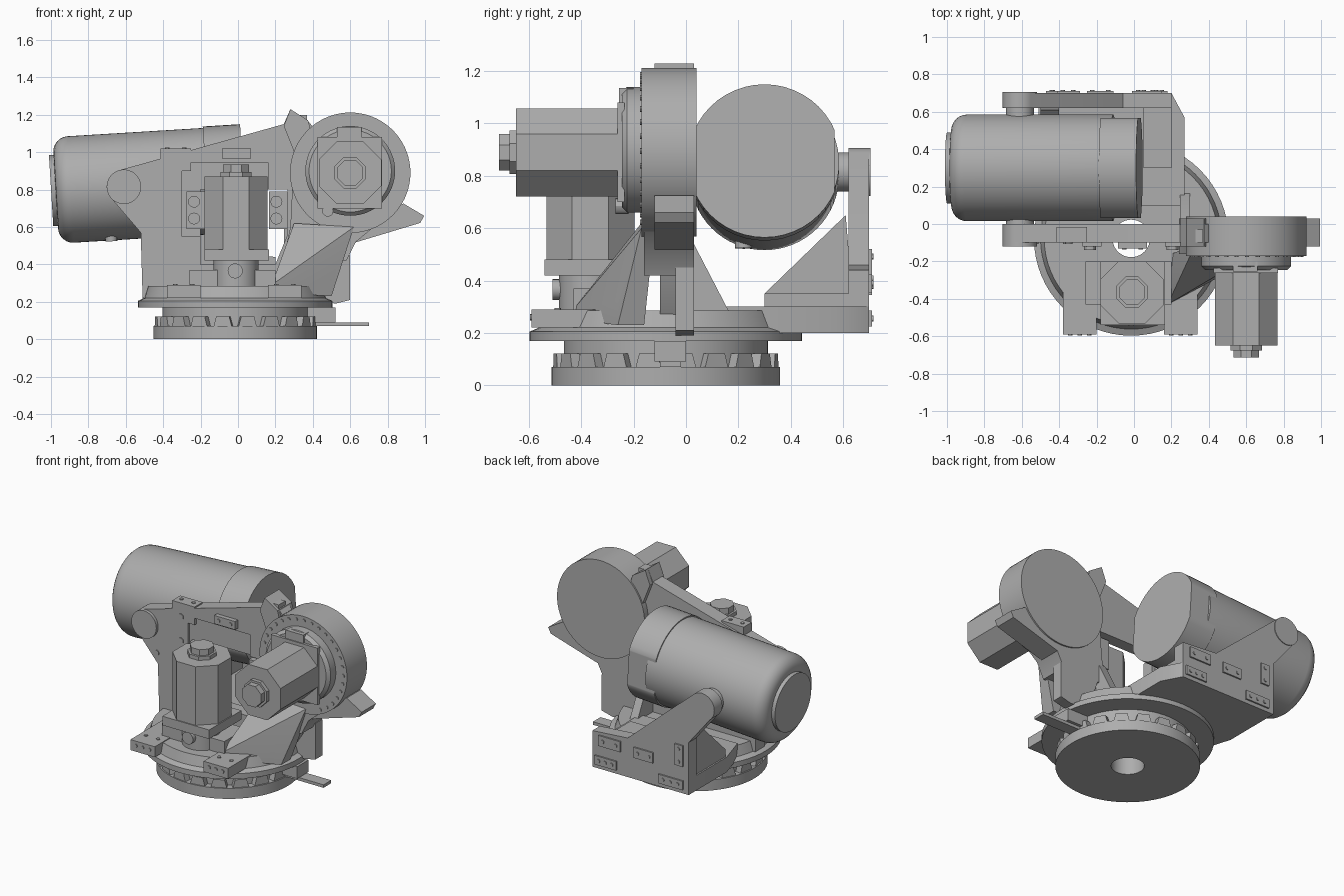
import bpy, bmesh
from math import pi, cos, sin, radians
from mathutils import Matrix, Vector

if "Cube" in bpy.data.objects:
    bpy.data.objects.remove(bpy.data.objects["Cube"])

grey = bpy.data.materials.new("machine_grey")
grey.use_nodes = True
grey.diffuse_color = (0.42, 0.42, 0.42, 1)
grey.node_tree.nodes["Principled BSDF"].inputs["Base Color"].default_value = (0.42, 0.42, 0.42, 1)

parts = []
TURN = {"z": Matrix(), "y": Matrix.Rotation(-pi / 2, 4, "X"), "x": Matrix.Rotation(pi / 2, 4, "Y")}


def finish(name, bm):
    bmesh.ops.recalc_face_normals(bm, faces=bm.faces)
    mesh = bpy.data.meshes.new(name)
    bm.to_mesh(mesh)
    bm.free()
    mesh.materials.append(grey)
    ob = bpy.data.objects.new(name, mesh)
    bpy.context.collection.objects.link(ob)
    parts.append(ob)
    return ob


def prism(name, pts, axis, a, b):
    """Extrude a 2D outline along an axis from a to b."""
    place = {"x": lambda p: (a, p[0], p[1]), "y": lambda p: (p[0], a, p[1]), "z": lambda p: (p[0], p[1], a)}[axis]
    bm = bmesh.new()
    face = bm.faces.new([bm.verts.new(place(p)) for p in pts])
    new = bmesh.ops.extrude_face_region(bm, geom=[face])["geom"]
    step = Vector([(b - a) * (axis == k) for k in "xyz"])
    bmesh.ops.translate(bm, vec=step, verts=[g for g in new if isinstance(g, bmesh.types.BMVert)])
    return finish(name, bm)


def box(name, x0, x1, y0, y1, z0, z1):
    return prism(name, [(x0, y0), (x1, y0), (x1, y1), (x0, y1)], "z", z0, z1)


def lathe(name, centre, profile, axis="z", seg=64, closed=False, phase=0):
    """Revolve (radius, height) points around an axis through centre."""
    bm = bmesh.new()
    vs = [bm.verts.new((r, 0, h)) for r, h in profile]
    es = [bm.edges.new(p) for p in zip(vs, vs[1:])]
    if closed:
        es.append(bm.edges.new((vs[-1], vs[0])))
    bmesh.ops.spin(bm, geom=vs + es, cent=(0, 0, 0), axis=(0, 0, 1), angle=2 * pi, steps=seg)
    bmesh.ops.remove_doubles(bm, verts=bm.verts, dist=0.0003)
    m = Matrix.Translation(centre) @ TURN[axis] @ Matrix.Rotation(phase, 4, "Z")
    bmesh.ops.transform(bm, matrix=m, verts=bm.verts)
    return finish(name, bm)


def rod(name, centre, r, length, axis, seg=48, phase=0):
    return lathe(name, centre, [(0, 0), (r, 0), (r, length), (0, length)], axis, seg, phase=phase)


def bolt(x, y, z, axis, r=0.012, h=0.012):
    c = Vector((x, y, z)) - TURN[axis].to_3x3() @ Vector((0, 0, h / 2))
    rod("bolt", c, r, h, axis, 12)


def hull(name, pts):
    bm = bmesh.new()
    bmesh.ops.convex_hull(bm, input=[bm.verts.new(p) for p in pts])
    return finish(name, bm)


def cut(ob, cutter):
    mod = ob.modifiers.new("cut", "BOOLEAN")
    mod.operation, mod.object, mod.solver = "DIFFERENCE", cutter, "EXACT"
    dg = bpy.context.evaluated_depsgraph_get()
    mesh = bpy.data.meshes.new_from_object(ob.evaluated_get(dg))
    ob.modifiers.clear()
    ob.data = mesh
    parts.remove(cutter)
    bpy.data.objects.remove(cutter)


def arc(cx, cz, r, a0, a1, n=14):
    angles = [radians(a0 + (a1 - a0) * i / n) for i in range(n + 1)]
    return [(cx + r * cos(a), cz + r * sin(a)) for a in angles]


# Base ring with teeth, and turntable with a central bore
CX, CY = -0.015, -0.077
lathe("base_ring", (CX, CY, 0), [(0.1, 0), (0.437, 0), (0.437, 0.07), (0.39, 0.07), (0.39, 0.175), (0.1, 0.175)], closed=True)
for i in range(20):
    a = 2 * pi * (i + 0.5) / 20
    tooth = hull("base_tooth", [(r, s * w, z) for s in (-1, 1)
                 for r, w, z in ((0.36, 0.05, 0.065), (0.428, 0.05, 0.065), (0.36, 0.035, 0.122), (0.428, 0.035, 0.122))])
    tooth.matrix_world = Matrix.Translation((CX, CY, 0)) @ Matrix.Rotation(a, 4, "Z")
lathe("turntable", (CX, CY, 0), [(0.1, 0.17), (0.52, 0.17), (0.52, 0.205), (0.485, 0.22), (0.465, 0.285), (0.1, 0.285)], closed=True)
box("side_bracket_block", 0.36, 0.52, -0.12, 0, 0.09, 0.17)
box("side_bracket_tongue", 0.4, 0.7, -0.1, -0.02, 0.07, 0.09)

# Front lugs with bolts
for x in (-0.29, 0.25):
    box("front_lug", x - 0.09, x + 0.09, -0.59, -0.25, 0.22, 0.29)
    for d in (-0.05, 0, 0.05):
        bolt(x + d, -0.59, 0.26, "y")
    for d in (-0.045, 0.045):
        bolt(x + d, -0.49, 0.29, "z")

# Front frame plate with window
PX, PZ = -0.61, 0.815
frame = prism("front_frame", arc(PX, PZ, 0.092, 105, 215) + [
    (-0.52, 0.57), (-0.51, 0.22), (0.42, 0.22), (0.6, 0.5), (0.62, 0.9), (0.37, 1.17), (0.28, 1.23), (0.245, 1.15)], "y", -0.1, 0)
cut(frame, prism("window", [(-0.2, 0.4), (0.2, 0.4), (0.265, 0.56), (0.265, 0.8), (0.16, 0.8), (-0.2, 0.8)], "y", -0.3, 0.2))
cut(frame, box("pocket", -0.3, 0.16, -0.2, -0.08, 0.55, 0.945))
box("frame_top_pad", -0.415, -0.25, -0.1, -0.015, 0.9, 1.02)
box("frame_front_pad", -0.085, 0.07, -0.13, -0.09, 0.965, 1.02)
for d in (-0.045, 0.045):
    bolt(-0.333 + d, -0.055, 1.02, "z")
    bolt(-0.008 + d, -0.13, 0.992, "y")
for x in (-0.235, 0.205):
    box("bolt_block", x - 0.04, x + 0.06, -0.12, -0.04, 0.59, 0.79)
    for z in (0.645, 0.735):
        bolt(x, -0.125, z, "y", 0.032, 0.03)
for x, z in ((-0.35, 0.93), (-0.35, 0.77), (-0.36, 0.54), (-0.53, 0.64)):
    bolt(x, -0.1, z, "y", 0.02)

# Rear support plate, floor and gusset
prism("rear_plate", arc(PX, PZ, 0.092, 50, 205) + [
    (-0.51, 0.55), (-0.51, 0.2), (0.2, 0.2), (0.2, 0.44), (-0.06, 0.46)], "y", 0.62, 0.7)
prism("rear_floor", [(-0.45, 0.1), (0.27, 0.1), (0.27, 0.57), (0.2, 0.7), (-0.51, 0.7), (-0.51, 0.3)], "z", 0.2, 0.3)
box("rear_floor_rib", 0.05, 0.2, 0.3, 0.65, 0.28, 0.35)
prism("rear_gusset", [(0.3, 0.29), (0.3, 0.35), (0.61, 0.65), (0.64, 0.29)], "x", -0.5, -0.4)
for x, z, w, h, n in ((0.07, 0.39, 0.08, 0.035, 2), (0.1, 0.255, 0.08, 0.03, 3), (-0.18, 0.38, 0.07, 0.035, 2),
                      (-0.44, 0.45, 0.03, 0.07, 2), (-0.38, 0.255, 0.09, 0.03, 3)):
    box("rear_pad", x - w, x + w, 0.69, 0.71, z - h, z + h)
    for i in range(n):
        t = 2 * i / (n - 1) - 1
        bolt(x + t * 0.6 * w * (w > h), 0.71, z + t * 0.6 * h * (h > w), "y")

# Trunnion bosses carrying the balancer
for y, depth in ((-0.12, 0.09), (0.625, 0.08)):
    rod("trunnion_boss", (PX, y, PZ), 0.092, depth, "y")
rod("trunnion_pin", (PX, -0.05, PZ), 0.075, 0.7, "y")

# Balancer cylinder, tilted slightly upward to its head
tilt = Matrix.Translation((PX, 0.3, PZ + 0.003)) @ Matrix.Rotation(radians(-3.5), 4, "Y")
body = lathe("balancer_body", (0, 0, 0), [(0, -0.39), (0.19, -0.39), (0.19, -0.365)]
             + [(0.205 + 0.08 * sin(t * pi / 12), -0.285 - 0.08 * cos(t * pi / 12)) for t in range(7)]
             + [(0.285, 0.5), (0, 0.5)], "x")
head = rod("balancer_head", (0.44, 0, 0), 0.293, 0.2, "x")
for side in (-1, 1):
    cut(head, box("head_trim", 0.3, 0.8, side * 0.268, side * 0.5, -0.5, 0.5))
valve = rod("balancer_valve", (-0.085, -0.08, -0.29), 0.032, 0.08, "z", 16)
for ob in (body, head, valve):
    ob.matrix_world = tilt

# Shoulder drum with column, stop lugs and bolt circle
SX, SZ = 0.6, 0.89
rod("shoulder_drum", (SX, -0.17, SZ), 0.322, 0.21, "y", 72)
for i in range(22):
    a = radians(-65 + i * 11)
    bolt(SX + 0.295 * cos(a), -0.17, SZ + 0.295 * sin(a), "y", 0.011)
prism("shoulder_column", [(0.24, 0.42), (0.58, 0.42), (0.63, 0.52), (0.75, 0.62), (0.6, 0.9), (0.3, 1.0), (0.28, 0.6)], "y", -0.16, 0.03)
prism("column_leg", [(0.3, 0.45), (0.38, 0.22), (0.52, 0.19), (0.6, 0.21), (0.6, 0.45)], "y", -0.04, 0.03)
prism("lower_stop", [(0.6, 0.6), (0.62, 0.515), (0.975, 0.622), (0.995, 0.66), (0.885, 0.725)], "y", -0.12, 0.03)
prism("upper_stop", [(0.245, 1.14), (0.28, 1.23), (0.375, 1.17), (0.42, 1.0), (0.3, 1.0)], "y", -0.12, 0.03)
box("upper_stop_pad", 0.29, 0.37, -0.1, -0.03, 1.15, 1.2)
hull("front_gusset", [(0.18, -0.43, 0.25), (0.2, -0.16, 0.25), (0.5, -0.26, 0.23), (0.5, -0.16, 0.23), (0.5, -0.26, 0.32),
                      (0.3, -0.17, 0.62), (0.62, -0.17, 0.6), (0.3, -0.12, 0.62), (0.62, -0.12, 0.6), (0.18, -0.43, 0.29)])
prism("back_gusset", [(-0.02, 0.6), (0.03, 0.54), (0.165, 0.28), (-0.02, 0.28)], "x", 0.245, 0.3)

# Faceted motors: horizontal shoulder motor and upright turntable motor
lathe("shoulder_flange", (SX, -0.245, 0.9), [(0, 0), (0.22, 0), (0.24, 0.02), (0.24, 0.08), (0, 0.08)], "y")
box("shoulder_motor_plate", 0.425, 0.77, -0.262, -0.235, 0.7, 1.08)
box("shoulder_motor_pad", 0.53, 0.66, -0.255, -0.2, 1.06, 1.135)
bolt(0.48, -0.245, 0.685, "y", 0.03, 0.05)


def motor(name, centre, length, axis, sign):
    c = Vector(centre)
    step = TURN[axis].to_3x3() @ Vector((0, 0, sign))
    for label, r, start, end in (("case", 0.182, 0, length), ("cap", 0.09, length, length + 0.025),
                                 ("plug", 0.075, length + 0.02, length + 0.065)):
        lathe(f"{name}_{label}", c + step * start, [(0, 0), (r, 0), (r, sign * (end - start)), (0, sign * (end - start))],
              axis, 8, phase=pi / 8)


motor("shoulder_motor", (SX, -0.25, 0.89), 0.4, "y", -1)
motor("turntable_motor", (-0.01, -0.365, 0.48), 0.39, "z", 1)
box("turntable_motor_flange", -0.18, 0.165, -0.54, -0.2, 0.42, 0.48)
rod("gearbox", (-0.01, -0.365, 0.28), 0.12, 0.15, "z")
rod("gearbox_port", (-0.015, -0.51, 0.365), 0.04, 0.1, "y", 24)
box("gearbox_foot", -0.26, 0.2, -0.43, -0.2, 0.28, 0.37)

# Smooth round surfaces, keep hard edges
bpy.ops.object.select_all(action="DESELECT")
for ob in parts:
    ob.select_set(True)
bpy.context.view_layer.objects.active = parts[0]
bpy.ops.object.shade_smooth_by_angle(angle=radians(30))
